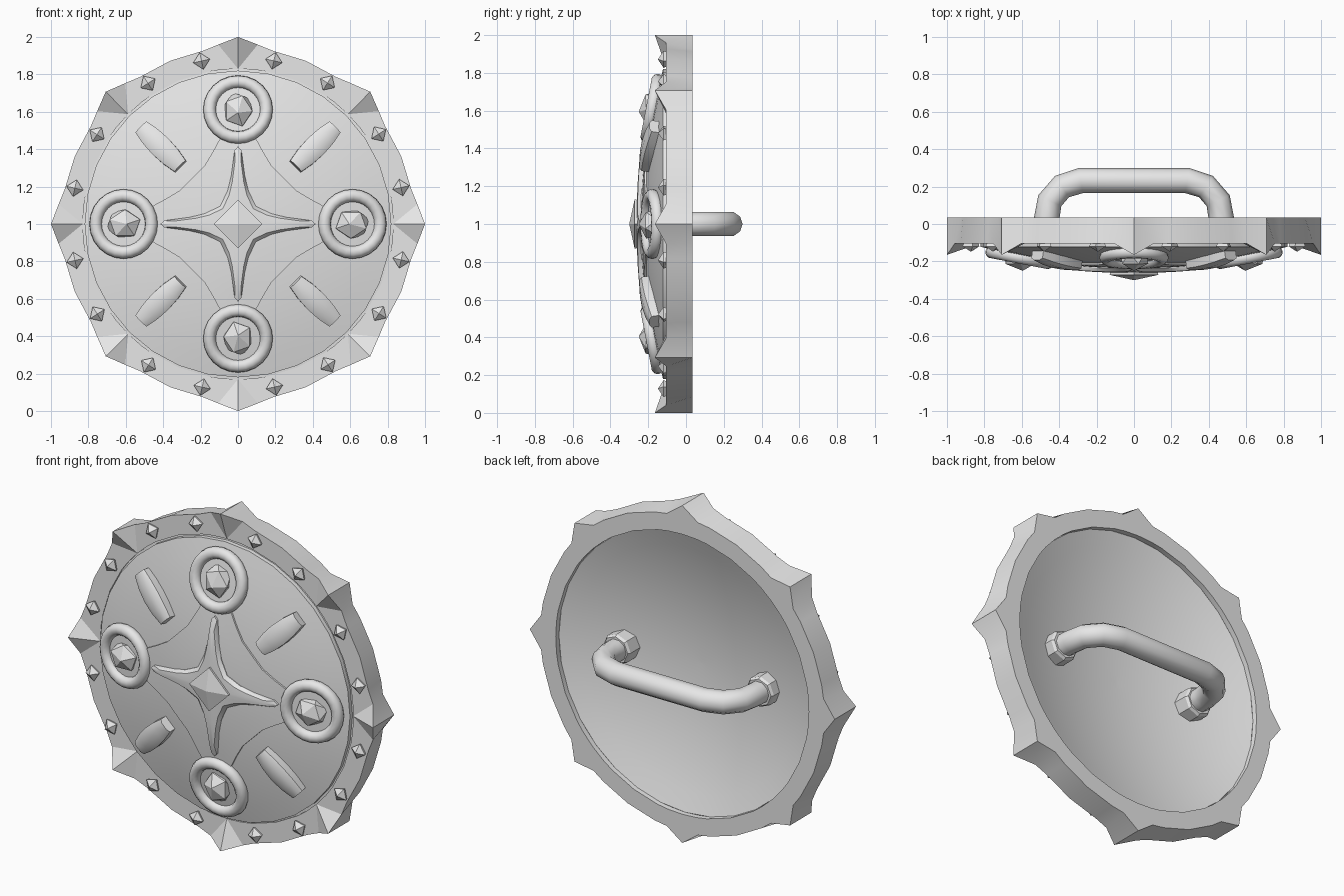
import bpy, bmesh, math
from math import sin, cos, pi, radians
from mathutils import Matrix, Vector

cube = bpy.data.objects.get("Cube")
if cube:
    bpy.data.objects.remove(cube, do_unlink=True)

GREY = (0.8, 0.8, 0.8, 1)
metal = bpy.data.materials.new("plain_grey_metal")
metal.use_nodes = True
metal.diffuse_color = GREY
metal.node_tree.nodes["Principled BSDF"].inputs["Base Color"].default_value = GREY

DOME_R, CROWN, EDGE = 0.82, 0.228, 0.122
RIM_R, RIM_FRONT, RIM_BACK = 0.83, 0.105, -0.035


def dome(r):
    """Height of the domed face at radius r."""
    return CROWN - (CROWN - EDGE) * (r / DOME_R) ** 2


def frame(angle=0, r=0, h=0, tilt=0):
    """Local axes on the face: X tangent, Y radial, Z out of the front."""
    a = radians(angle)
    out = Vector((sin(a), 0, cos(a)))
    x = Vector((cos(a), 0, -sin(a)))
    z = Vector((0, -cos(tilt), 0)) + out * sin(tilt)
    y = z.cross(x)
    m = Matrix((x, y, z)).transposed().to_4x4()
    m.translation = Vector((0, -h, 1)) + out * r
    return m


def on_dome(angle, r):
    slope = 2 * (CROWN - EDGE) * r / DOME_R ** 2
    return frame(angle, r, dome(r), math.atan(slope))


def finish(name, bm, matrix, smooth=30):
    bmesh.ops.remove_doubles(bm, verts=bm.verts, dist=1e-5)
    bmesh.ops.transform(bm, matrix=matrix, verts=bm.verts)
    bmesh.ops.recalc_face_normals(bm, faces=bm.faces)
    mesh = bpy.data.meshes.new(name)
    bm.to_mesh(mesh)
    bm.free()
    mesh.materials.append(metal)
    obj = bpy.data.objects.new(name, mesh)
    bpy.context.collection.objects.link(obj)
    if smooth:
        bpy.ops.object.select_all(action="DESELECT")
        obj.select_set(True)
        bpy.context.view_layer.objects.active = obj
        bpy.ops.object.shade_smooth_by_angle(angle=radians(smooth))


def loft(name, rings, matrix, loop=False, smooth=30):
    """Skin a series of closed rings, capping the ends unless they join."""
    bm = bmesh.new()
    rows = [[bm.verts.new(p) for p in ring] for ring in rings]
    n = len(rows[0])
    pairs = list(zip(rows, rows[1:])) + ([(rows[-1], rows[0])] if loop else [])
    for a, b in pairs:
        for i in range(n):
            j = (i + 1) % n
            bm.faces.new((a[i], a[j], b[j], b[i]))
    if not loop:
        bm.faces.new(rows[0])
        bm.faces.new(rows[-1])
    finish(name, bm, matrix, smooth)


def lathe(name, profile, seg, matrix, loop=False, smooth=30):
    rings = [[(r * sin(2 * pi * i / seg), r * cos(2 * pi * i / seg), h)
              for i in range(seg)] for r, h in profile]
    loft(name, rings, matrix, loop, smooth)


def four_way(quarter):
    """Repeat a quarter outline around the centre."""
    pts = []
    for k in range(4):
        c, s = cos(k * pi / 2), sin(k * pi / 2)
        pts += [(x * c + y * s, y * c - x * s) for x, y in quarter]
    return pts


BASE = frame()

# Domed plate, hollow at the back
steps = [max(i / 8, 0.01) for i in range(9)]
front = [(t * DOME_R, dome(t * DOME_R)) for t in steps]
back = [(t * RIM_R, 0.145 - 0.15 * t * t) for t in reversed(steps)]
lathe("domed_plate", front + [(DOME_R, 0.098), (0.85, 0.095), (0.85, 0.01)] + back,
      32, BASE)

# Rim with eight forward-pointing spikes, narrower at the back
unit = [(0, 1.0), (6.3, 0.965), (11.25, 0.945), (22.5, 0.945),
        (33.75, 0.945), (38.7, 0.965)]
spots = [(radians(45 * k + a), r) for k in range(8) for a, r in unit]
bm = bmesh.new()


def rim_ring(height, radius, tip_radius=None, tip_rise=0):
    """Ring of rim points; a radius of None follows the outline."""
    ring = []
    for a, r in spots:
        tip = r == 1
        rad = tip_radius if tip and tip_radius else (radius or r)
        ring.append(bm.verts.new((rad * sin(a), rad * cos(a),
                                  height + (tip_rise if tip else 0))))
    return ring


wall = rim_ring(0.0, RIM_R)
back_in = rim_ring(RIM_BACK, RIM_R)
back_out = rim_ring(RIM_BACK, 0.932, tip_radius=1)
front_out = rim_ring(RIM_FRONT, None, tip_rise=0.06)
front_in = rim_ring(RIM_FRONT, RIM_R)
front_wall = rim_ring(0.09, RIM_R)
n = len(spots)
for i in range(n):
    j = (i + 1) % n
    for a, b in ((wall, back_in), (back_in, back_out), (back_out, front_out),
                 (front_in, front_wall)):
        bm.faces.new((a[i], a[j], b[j], b[i]))
    o, p, q, s = front_out[i], front_out[j], front_in[j], front_in[i]
    if i % 6 == 0:
        bm.faces.new((s, o, p))
        bm.faces.new((s, p, q))
    elif i % 6 == 5:
        bm.faces.new((q, o, p))
        bm.faces.new((q, s, o))
    else:
        bm.faces.new((o, p, q, s))
finish("spiked_rim", bm, BASE, 14)

# Small pyramid rivets on the rim
for k in range(8):
    for a in (12.4, 32.4):
        lathe("rim_rivet", [(0.036, -0.01), (0.046, 0.014), (0.002, 0.042)], 4,
              frame(45 * k + a, 0.893, RIM_FRONT), smooth=0)

# Thin concave plate joining the bosses
quarter = [(0, 0.5), (0.06, 0.5), (0.1, 0.45), (0.135, 0.385), (0.18, 0.31),
           (0.245, 0.245), (0.31, 0.18), (0.385, 0.135), (0.45, 0.1), (0.5, 0.06)]
outline = four_way(quarter)
rings = [[(x * t, y * t, dome(math.hypot(x, y) * t) + lift) for x, y in outline]
         for t, lift in ((1, -0.01), (1, 0.01), (0.75, 0.01), (0.5, 0.01),
                         (0.25, 0.01), (0.02, 0.01))]
loft("concave_plate", rings, BASE)

# Four-pointed star with a low central diamond
quarter = [(0, 0.415), (0.018, 0.395), (0.036, 0.26), (0.055, 0.18),
           (0.095, 0.095), (0.18, 0.055), (0.26, 0.036), (0.395, 0.018)]
outline = four_way(quarter)


def star_ring(t, lift):
    return [(x * t, y * t, 0.258 - 0.1 * (x * x + y * y) * t * t + lift)
            for x, y in outline]


loft("star", [star_ring(1, -0.05), star_ring(1, -0.018), star_ring(0.86, 0),
              star_ring(0.5, 0.003), star_ring(0.02, 0.005)], BASE)
lathe("centre_diamond", [(0.125, 0.24), (0.13, 0.272), (0.002, 0.3)], 4, BASE,
      smooth=0)

# Ringed bosses with faceted gems
for k in range(4):
    m = on_dome(90 * k, 0.61)
    tube = [(0.152 + 0.034 * cos(pi * i / 5), 0.01 + 0.034 * sin(pi * i / 5))
            for i in range(10)]
    lathe("boss_ring", tube, 24, m, loop=True, smooth=50)
    lathe("boss_disc", [(0.14, -0.02), (0.14, 0.012), (0.01, 0.016)], 24, m)
    bm = bmesh.new()
    bmesh.ops.create_icosphere(bm, subdivisions=1, radius=1)
    bmesh.ops.rotate(bm, verts=bm.verts, matrix=Matrix.Rotation(radians(18), 3, "X"))
    bmesh.ops.scale(bm, vec=(0.086, 0.098, 0.07), verts=bm.verts)
    finish("boss_gem", bm, m @ Matrix.Translation((0, 0, 0.01)), 0)

# Barrel-shaped studs on the diagonals
for k in range(4):
    rings = []
    for y in (-0.15, -0.075, 0, 0.075, 0.15):
        bulge = 1 - (y / 0.15) ** 2
        w, h = 0.042 + 0.018 * bulge, 0.046 + 0.014 * bulge
        rings.append([(-w, y, -0.02), (-w, y, h * 0.75), (-w * 0.5, y, h),
                      (w * 0.5, y, h), (w, y, h * 0.75), (w, y, -0.02)])
    loft("diagonal_stud", rings, on_dome(45 + 90 * k, 0.58))

# Bent grip on the back
half = [(0.47, 0.12), (0.467, -0.03), (0.45, -0.125), (0.385, -0.2), (0.285, -0.232)]
path = [Vector((x, 0, h)) for x, h in half]
path += [Vector((-x, 0, h)) for x, h in reversed(half)]
rings = []
for i, p in enumerate(path):
    along = Vector()
    if i:
        along += (p - path[i - 1]).normalized()
    if i < len(path) - 1:
        along += (path[i + 1] - p).normalized()
    side = along.normalized().cross(Vector((0, 1, 0)))
    rings.append([p + side * 0.068 * cos(pi * j / 5) +
                  Vector((0, 0.066 * sin(pi * j / 5), 0)) for j in range(10)])
loft("grip", rings, BASE, smooth=50)

# Collars where the grip meets the plate
for x in (-0.47, 0.47):
    lathe("grip_collar", [(0.09, 0.13), (0.09, 0.025), (0.08, 0.01)], 8,
          BASE @ Matrix.Translation((x, 0, 0)), smooth=0)
